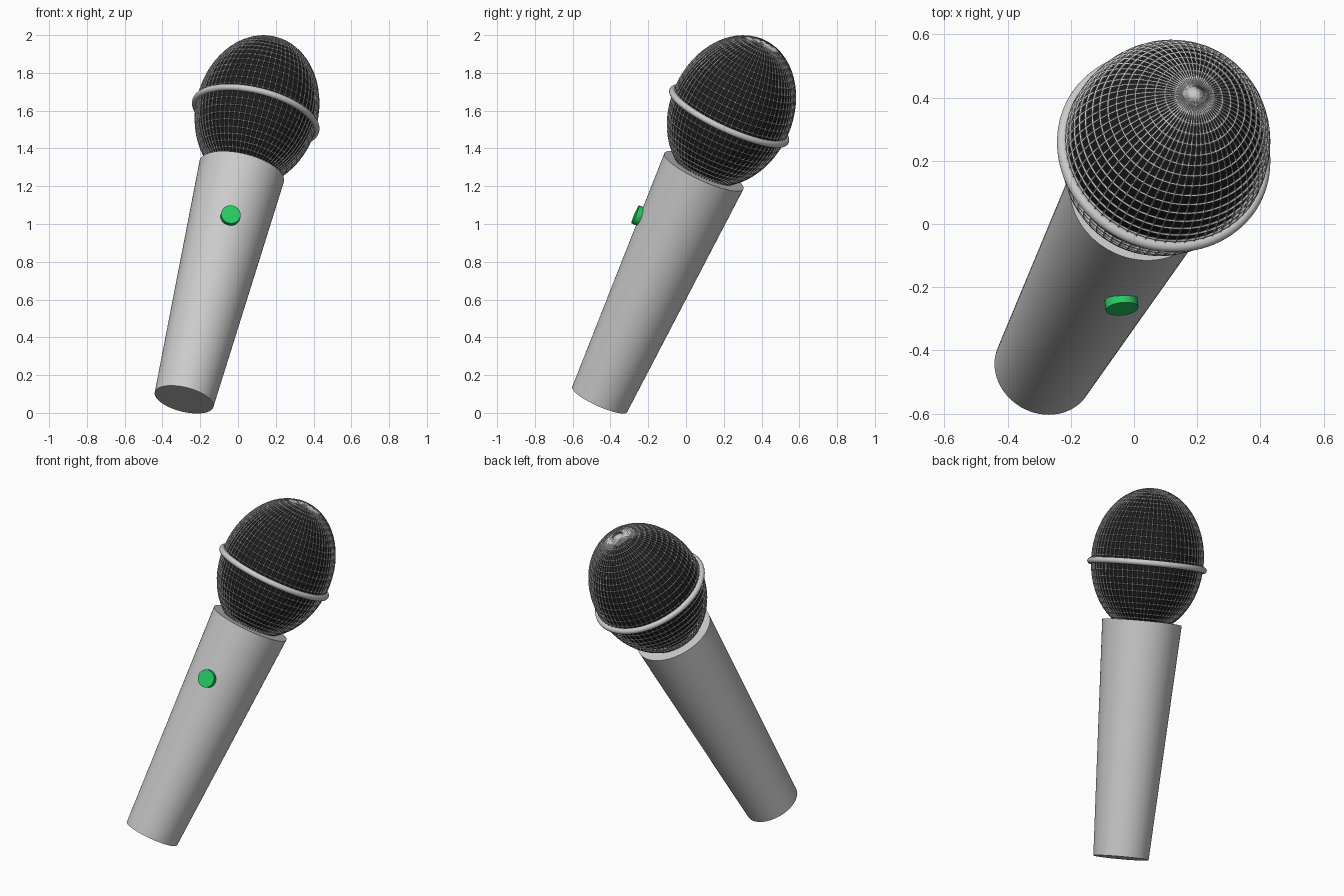
import bpy
from mathutils import Matrix, Vector

if "Cube" in bpy.data.objects:
    bpy.data.objects.remove(bpy.data.objects["Cube"])

# Tilted frame: local z runs along the microphone, local -y faces the button side
Z = Vector((0.224, 0.405, 0.887)).normalized()
Y = (Vector((0, 1, 0)) - Z * Z.y).normalized()
X = Y.cross(Z)
FRAME = Matrix.Translation((0.02, 0.095, 1.28)) @ Matrix((X, Y, Z)).transposed().to_4x4()
LENGTH, R_TOP, R_BOTTOM = 1.364, 0.23, 0.16
HEAD_Z = 0.36


def material(name, rgb):
    m = bpy.data.materials.new(name)
    m.diffuse_color = (*rgb, 1)
    m.use_nodes = True
    m.node_tree.nodes["Principled BSDF"].inputs["Base Color"].default_value = m.diffuse_color
    return m


def finish(name, local, mat=None, angle=0.6):
    o = bpy.context.object
    o.name = name
    bpy.ops.object.shade_smooth_by_angle(angle=angle)
    o.matrix_world = FRAME @ local
    if mat:
        o.data.materials.append(mat)
    return o


def at(z, scale=(1, 1, 1)):
    return Matrix.Translation((0, 0, z)) @ Matrix.Diagonal((*scale, 1))


# Tapered handle
bpy.ops.mesh.primitive_cone_add(vertices=64, radius1=R_BOTTOM, radius2=R_TOP, depth=LENGTH)
finish("handle", at(-LENGTH / 2))

# Dark foam inside the head
bpy.ops.mesh.primitive_uv_sphere_add(segments=64, ring_count=32, radius=1)
finish("foam_core", at(HEAD_Z, (0.302, 0.302, 0.393)), material("black", (0.012, 0.012, 0.012)))

# Wire mesh grille
bpy.ops.mesh.primitive_uv_sphere_add(segments=64, ring_count=32, radius=1)
grille = bpy.context.object
grille.data.transform(Matrix.Diagonal((0.321, 0.321, 0.414, 1)))
grille = finish("grille", at(HEAD_Z))
wire = grille.modifiers.new("wire", 'WIREFRAME')
wire.thickness = 0.009
wire.offset = 0
wire.use_even_offset = False

# Band around the head
bpy.ops.mesh.primitive_torus_add(major_segments=96, minor_segments=16,
                                 major_radius=0.328, minor_radius=0.018)
finish("head_band", at(HEAD_Z - 0.03), angle=3.1)

# Round switch on the front
bpy.ops.mesh.primitive_cylinder_add(vertices=32, radius=0.052, depth=0.05)
finish("switch_button",
       Matrix.Translation((0, -0.212, -0.363)) @ Matrix.Rotation(1.5708, 4, 'X'),
       material("green", (0.02, 0.6, 0.12)))
